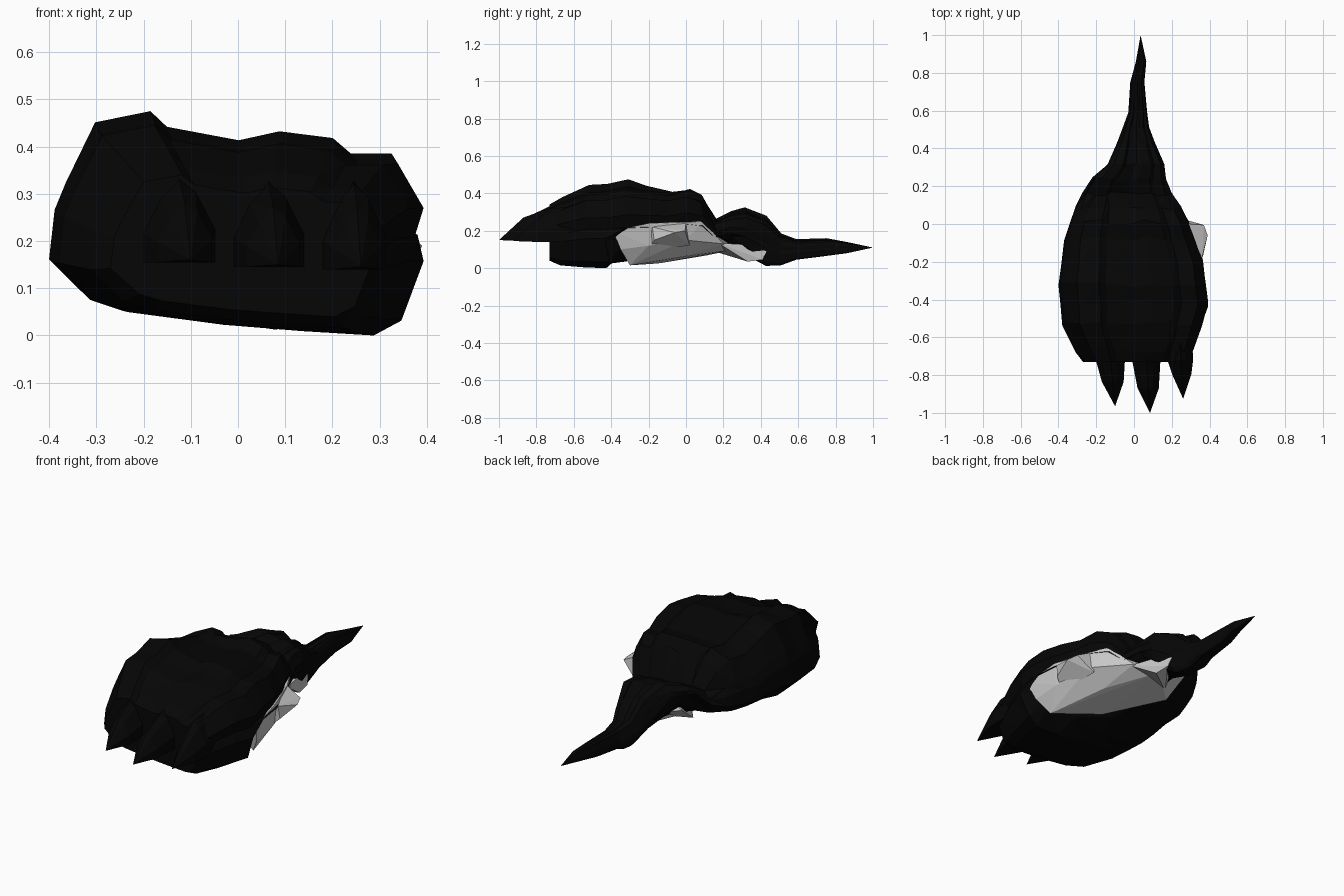
import bpy, bmesh, random

random.seed(4)
cube = bpy.data.objects.get("Cube")
if cube:
    bpy.data.objects.remove(cube, do_unlink=True)


def material(name, value):
    mat = bpy.data.materials.new(name)
    mat.use_nodes = True
    colour = (value, value, value, 1)
    mat.diffuse_color = colour
    bsdf = mat.node_tree.nodes["Principled BSDF"]
    bsdf.inputs["Base Color"].default_value = colour
    bsdf.inputs["Roughness"].default_value = 0.9
    return mat


black = material("black fur", 0.0018)
grey = material("pale grey pad", 0.58)


def finish(name, bm, mat):
    bmesh.ops.recalc_face_normals(bm, faces=bm.faces)
    mesh = bpy.data.meshes.new(name)
    bm.to_mesh(mesh)
    bm.free()
    mesh.materials.append(mat)
    obj = bpy.data.objects.new(name, mesh)
    bpy.context.collection.objects.link(obj)


def loft(name, rings, tip, mat):
    """Skin rings of equal length, cap the first and close the last on a tip."""
    bm = bmesh.new()
    loops = [[bm.verts.new(p) for p in ring] for ring in rings]
    n = len(loops[0])
    for a, b in zip(loops, loops[1:]):
        for i in range(n):
            j = (i + 1) % n
            bm.faces.new((a[i], a[j], b[j], b[i]))
    point = bm.verts.new(tip)
    for i in range(n):
        bm.faces.new((loops[-1][i], loops[-1][(i + 1) % n], point))
    bm.faces.new(loops[0])
    bmesh.ops.triangulate(bm, faces=[f for f in bm.faces if len(f.verts) > 3])
    finish(name, bm, mat)


def hull(name, points, mat):
    bm = bmesh.new()
    for p in points:
        bm.verts.new(p)
    bmesh.ops.convex_hull(bm, input=bm.verts)
    loose = [v for v in bm.verts if not v.link_faces]
    bmesh.ops.delete(bm, geom=loose, context='VERTS')
    finish(name, bm, mat)


# Lopsided paw cross-section: side position -1..1, height 0..1
profile = [(-1, .34), (-.78, .16), (-.6, .11), (-.08, .05), (.35, .02), (.73, 0),
           (.88, .07), (1, .35), (.95, .46), (1, .6), (.86, .81), (.64, .81),
           (.54, .88), (.25, .91), (.03, .87), (-.36, .93), (-.45, 1), (-.75, .95),
           (-.91, .68), (-.97, .56)]

# Body stations: y, left edge, right edge, bottom, top,
# lift over the pad, lift of the far underside, drop of the far top
stations = [(-.73, -.27, .28, .04, .34, 0, 0, 0), (-.67, -.31, .31, .015, .38, 0, 0, 0),
            (-.53, -.38, .36, .004, .445, 0, 0, 0), (-.42, -.39, .393, 0, .45, 0, 0, 0),
            (-.32, -.40, .38, 0, .475, .1, 0, 0), (-.2, -.385, .365, .03, .45, .17, 0, .02),
            (-.08, -.37, .325, .045, .435, .18, 0, .06), (.01, -.34, .29, .05, .46, .18, 0, .09),
            (.08, -.31, .25, .06, .425, .16, .03, .1), (.16, -.27, .2, .08, .27, .1, .1, .02),
            (.24, -.22, .17, .085, .305, .06, .2, 0), (.32, -.14, .16, .04, .325, .05, .2, 0),
            (.43, -.09, .11, .012, .28, 0, .1, 0), (.51, -.06, .08, .015, .185, 0, .03, 0),
            (.59, -.03, .07, .045, .155, 0, 0, 0), (.75, -.02, .055, .065, .16, 0, 0, 0),
            (.86, .01, .065, .08, .14, 0, 0, 0)]

rings = []
for y, left, right, low, high, pad_lift, far_lift, drop in stations:
    mid, half = (left + right) / 2, (right - left) / 2
    wobble = 0.015 * min(1, half / 0.3)
    ring = []
    for u, v in profile:
        z = low + v * (high - low)
        z += far_lift * (1 - v) * max(0, -u - 0.1) - drop * v * max(0, -u)
        if v < 0.4 and u > -0.2:
            z = min(z + pad_lift * (u + 0.2), low + 0.45 * (high - low))
        dy = random.uniform(-wobble, wobble) if y > -.7 else 0
        ring.append((mid + half * u, y + dy, z))
    rings.append(ring)
loft("paw_and_wrist", rings, (.035, 1, .11), black)

# Pointed claws with ridged tops, rooted in the toes
for label, x, tip_x, tip_y, base, width in (
        ("right", -.125, -.10, -.965, .155, .077), ("middle", .065, .085, -1, .145, .075),
        ("left", .245, .26, -.925, .14, .068)):
    claw = []
    for y, size, height in ((-.58, .9, .19), (-.72, 1, .18), (tip_y + .13, .75, .125)):
        w = width * size
        cx = x if y > -.75 else (x + tip_x) / 2
        claw.append([(cx - w, y, base), (cx + w, y, base), (cx + w, y, base + height * .4),
                     (cx + w * .45, y, base + height * .85), (cx, y, base + height),
                     (cx - w * .55, y, base + height * .75), (cx - w, y, base + height * .35)])
    loft(label + "_claw", claw, (tip_x, tip_y, base + .005), black)

# Faceted pad on the lower side of the paw
hull("side_pad", [(.38, -.39, .2), (.355, -.35, .1), (.3, -.3, .015), (.08, -.15, .025),
                  (-.12, .11, .068), (-.14, .235, .16), (.05, .26, .1), (.17, .2, .13),
                  (.24, .09, .25), (.29, 0, .245), (.3, 0, .15), (.36, -.2, .24),
                  (.345, -.2, .12), (.2, 0, .065)], grey)
# Raised lump on the pad
hull("pad_lump", [(.28, 0, .245), (.28, .02, .12), (.37, -.005, .2), (.39, -.06, .19),
                  (.365, -.17, .15), (.36, -.18, .22), (.31, -.2, .1)], grey)
# Small lobe under the wrist
hull("wrist_pad", [(.17, .17, .135), (.13, .33, .125), (.11, .43, .09), (.12, .41, .045),
                   (.13, .33, .035), (.14, .29, .09), (-.03, .25, .13), (-.08, .15, .09),
                   (.05, .2, .09)], grey)
